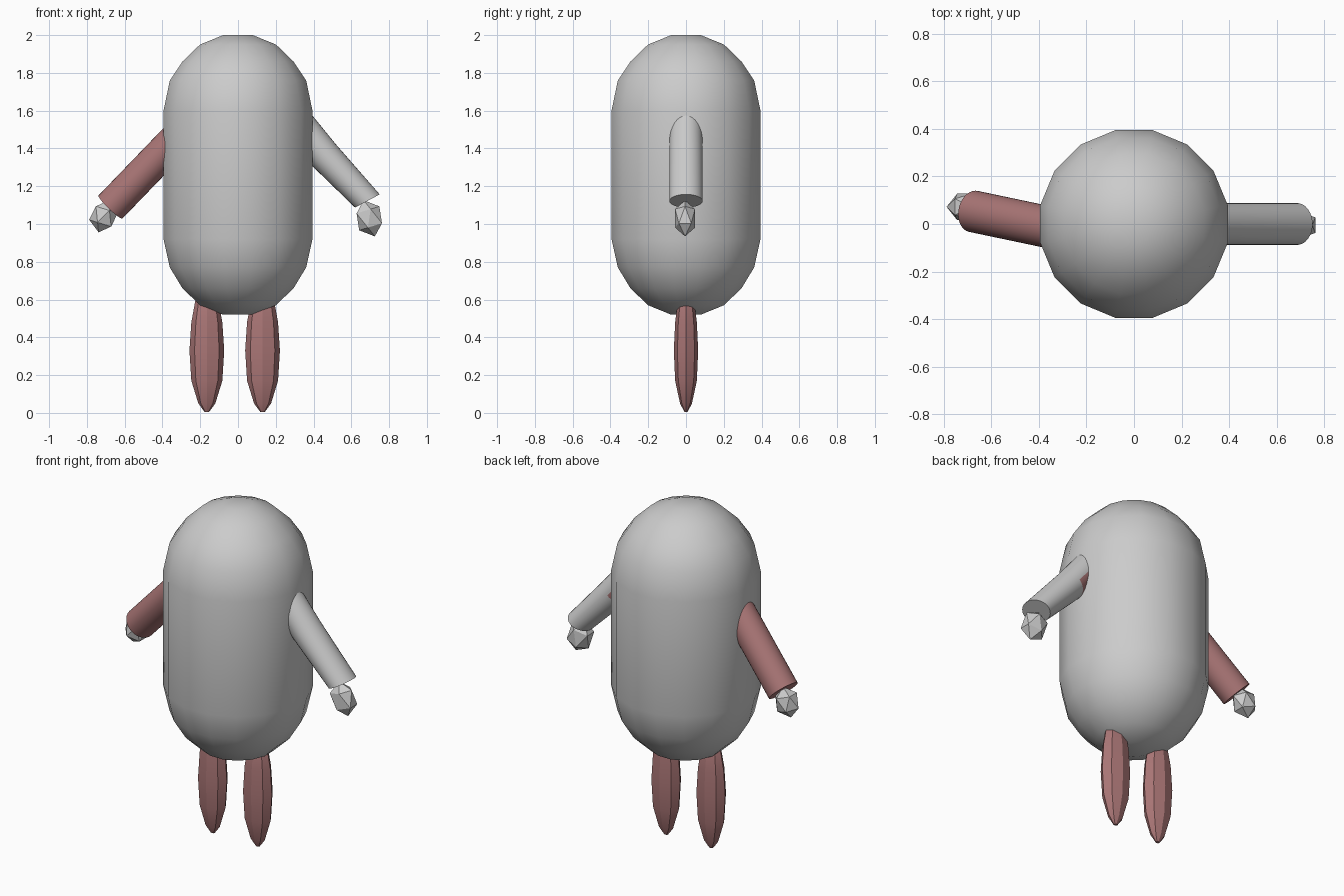
import bpy, bmesh, math
from mathutils import Vector, Matrix

if "Cube" in bpy.data.objects:
    bpy.data.objects.remove(bpy.data.objects["Cube"])

brown = bpy.data.materials.new("brown")
brown.diffuse_color = (0.40, 0.18, 0.18, 1)
brown.use_nodes = True
brown.node_tree.nodes["Principled BSDF"].inputs["Base Color"].default_value = brown.diffuse_color
grey = bpy.data.materials.new("grey")
grey.diffuse_color = (0.8, 0.8, 0.8, 1)
grey.use_nodes = True
grey.node_tree.nodes["Principled BSDF"].inputs["Base Color"].default_value = grey.diffuse_color


def finish(name, bm, mat=None, smooth=None):
    bmesh.ops.recalc_face_normals(bm, faces=bm.faces)
    mesh = bpy.data.meshes.new(name)
    bm.to_mesh(mesh)
    bm.free()
    ob = bpy.data.objects.new(name, mesh)
    bpy.context.collection.objects.link(ob)
    if mat:
        mesh.materials.append(mat)
    if smooth:
        bpy.ops.object.select_all(action='DESELECT')
        ob.select_set(True)
        bpy.context.view_layer.objects.active = ob
        bpy.ops.object.shade_smooth_by_angle(angle=math.radians(smooth))
    return ob


def loft(rings):
    """Skin a list of point rings and cap both ends."""
    bm = bmesh.new()
    loops = [[bm.verts.new(p) for p in ring] for ring in rings]
    n = len(loops[0])
    for a, b in zip(loops, loops[1:]):
        for i in range(n):
            j = (i + 1) % n
            bm.faces.new((a[i], a[j], b[j], b[i]))
    bm.faces.new(loops[0])
    bm.faces.new(loops[-1])
    return bm


def flat_ring(x, z, rx, ry, n, turn=0.5):
    angles = [math.tau * (i + turn) / n for i in range(n)]
    return [(x + rx * math.cos(a), ry * math.sin(a), z) for a in angles]


def tube_ring(centre, normal, rx, ry, n=32):
    """Ring across a limb: rx across in the xz plane, ry along y."""
    nrm = Vector(normal).normalized()
    v = (Vector((0, 1, 0)) - nrm * nrm.y).normalized()
    u = v.cross(nrm)
    return [Vector(centre) + u * rx * math.cos(math.tau * i / n)
            + v * ry * math.sin(math.tau * i / n) for i in range(n)]


# body: sixteen-sided capsule
profile = [(0.08, 0.52), (0.205, 0.57), (0.30, 0.66), (0.368, 0.77), (0.402, 0.92),
           (0.402, 1.60), (0.368, 1.76), (0.30, 1.86), (0.205, 1.95), (0.08, 2.0)]
finish("body", loft([flat_ring(0, z, r, r, 16) for r, z in profile]), smooth=50)

# legs: stretched low-poly pods
pod = [(0.012, 0.005), (0.045, 0.05), (0.082, 0.17), (0.092, 0.33),
       (0.082, 0.48), (0.060, 0.60), (0.02, 0.66)]
for side, x in (("left", -0.165), ("right", 0.13)):
    finish(side + "_leg", loft([flat_ring(x, z, r, r * 0.70, 8, 0) for r, z in pod]),
           brown, smooth=25)

# left arm: straight brown tube leaning back
shoulder, wrist = Vector((-0.28, -0.03, 1.50)), Vector((-0.675, 0.053, 1.09))
axis = wrist - shoulder
finish("left_arm", loft([tube_ring(p, axis, 0.088, 0.088) for p in (shoulder, wrist)]),
       brown, smooth=30)

# right arm: slightly bent grey tube with slanted cuff
arm = finish("right_arm", loft([
    tube_ring((0.28, 0, 1.575), (0.64, 0, -0.77), 0.088, 0.086),
    tube_ring((0.455, 0, 1.365), (0.66, 0, -0.75), 0.085, 0.088),
    tube_ring((0.685, 0, 1.122), (0.47, 0, -0.88), 0.074, 0.088)]), grey, smooth=30)
# brown patch on the back underside of the shoulder
arm.data.materials.append(brown)
for f in arm.data.polygons:
    c = f.center
    if len(f.vertices) == 4 and c.x < 0.47 and c.y > 0.01 and c.z < 1.47:
        f.material_index = 1

# hands: faceted lumps
for name, loc, size, tilt in (("left_hand", (-0.712, 0.072, 1.04), (0.075, 0.065, 0.088), 0.3),
                              ("right_hand", (0.695, -0.005, 1.03), (0.078, 0.062, 0.10), -0.3)):
    bm = bmesh.new()
    bmesh.ops.create_icosphere(
        bm, subdivisions=1, radius=1,
        matrix=Matrix.LocRotScale(Vector(loc), Matrix.Rotation(tilt, 3, 'Y'), Vector(size)))
    finish(name, bm)
